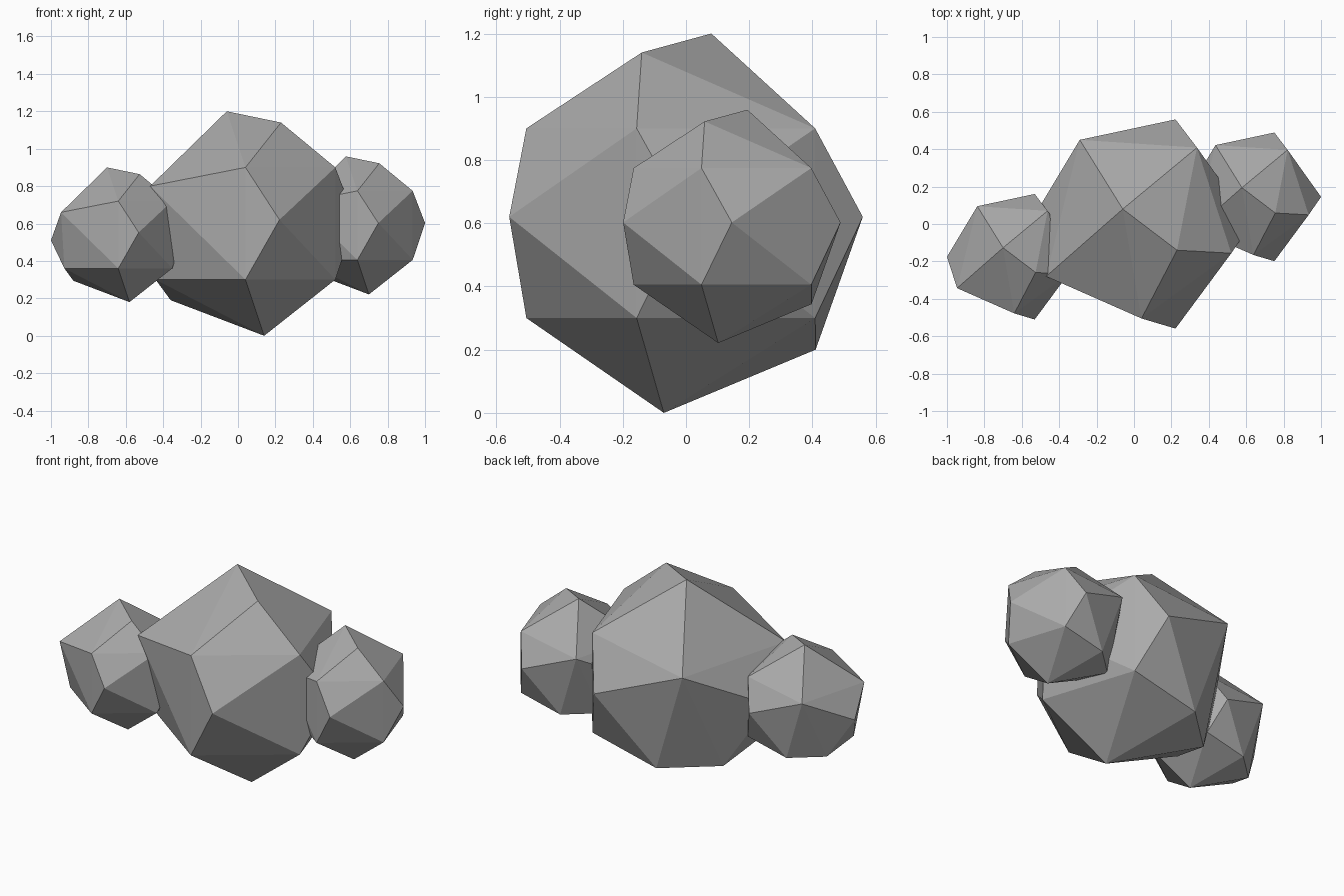
import bpy, bmesh
from math import cos, sin, radians
from mathutils import Vector

cube = bpy.data.objects.get("Cube")
if cube:
    bpy.data.objects.remove(cube, do_unlink=True)

# Single stone colour
stone = bpy.data.materials.new("stone_grey")
stone.use_nodes = True
colour = (0.4, 0.4, 0.4, 1.0)
stone.diffuse_color = colour
bsdf = next(n for n in stone.node_tree.nodes if n.type == "BSDF_PRINCIPLED")
bsdf.inputs["Base Color"].default_value = colour
bsdf.inputs["Roughness"].default_value = 0.9


def ring(radius, z, angles):
    """Points on a level ring around the stone's axis."""
    return [Vector((0.04 + radius * cos(radians(a)), radius * sin(radians(a)), z))
            for a in angles]


# Faceted stone shape, relative to its own centre
corners = ring(0.505, 0.3, (-90, -18, 54))             # upper ring
corners += ring(0.588, 0.02, (-72, 0, 72))             # waist
corners += ring(0.505, -0.3, (-162, -90, -18, 54))     # lower ring
corners += [Vector(p) for p in (
    (-0.06, 0.08, 0.6), (0.23, -0.14, 0.54),           # peak
    (-0.47, -0.28, 0.2), (-0.29, 0.45, 0.21),          # shoulders
    (-0.56, 0.0, -0.05),                               # side corner
    (-0.09, 0.41, -0.4), (-0.36, 0.16, -0.41),         # chipped underside
    (0.14, -0.07, -0.6))]                              # foot


def make_rock(name, centre, scale):
    bm = bmesh.new()
    for p in corners:
        bm.verts.new(p * scale)
    bmesh.ops.convex_hull(bm, input=list(bm.verts))
    bmesh.ops.recalc_face_normals(bm, faces=list(bm.faces))
    mesh = bpy.data.meshes.new(name)
    bm.to_mesh(mesh)
    bm.free()
    mesh.materials.append(stone)
    rock = bpy.data.objects.new(name, mesh)
    rock.location = centre
    bpy.context.collection.objects.link(rock)


# One large stone with a smaller copy on each side
make_rock("large_rock", (0, 0, 0.6), 1.0)
make_rock("left_small_rock", (0.614, 0.145, 0.59), 0.615)
make_rock("right_small_rock", (-0.664, -0.175, 0.54), 0.6)
